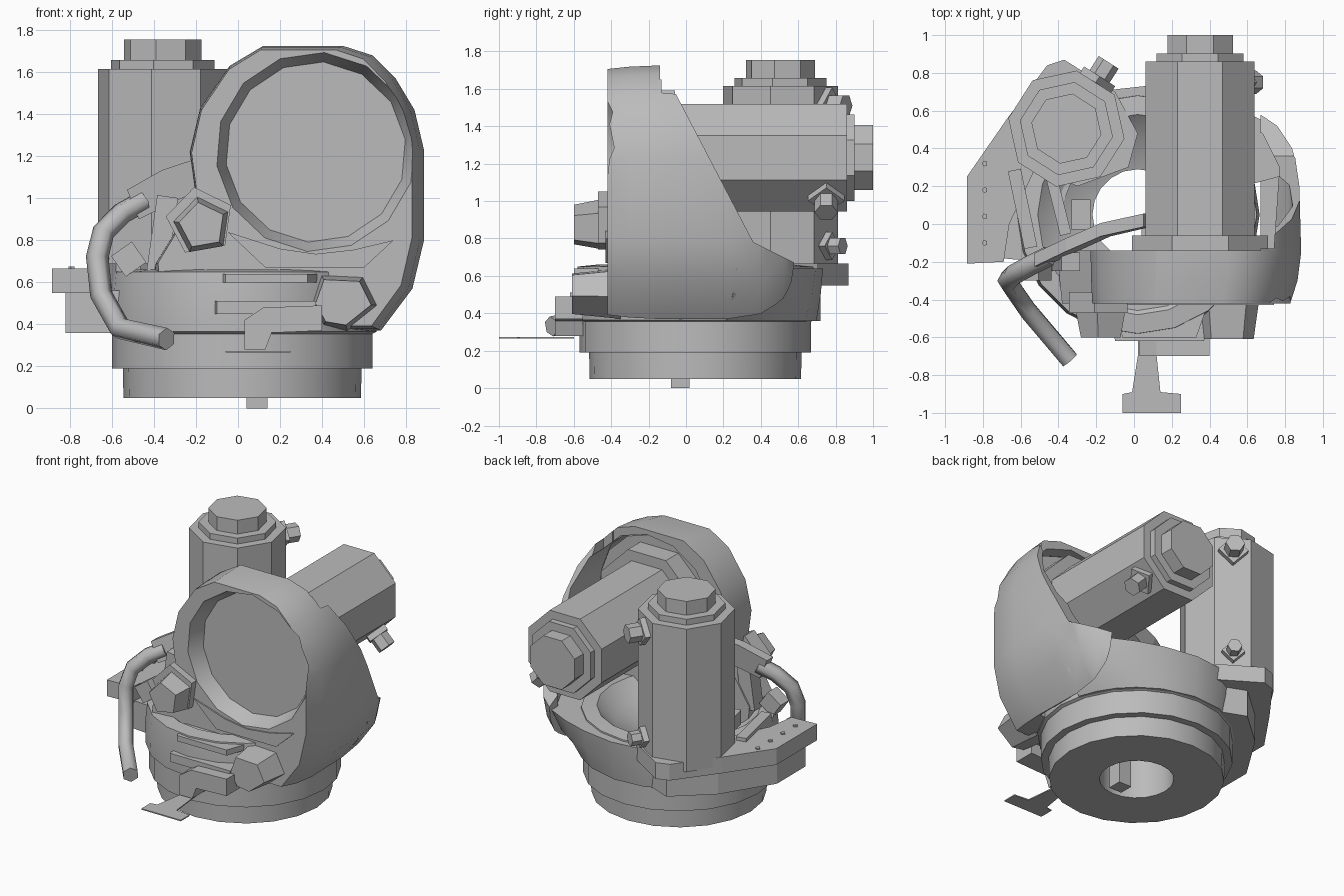
import bpy, bmesh
from math import sin, cos, pi, radians
from mathutils import Vector, Matrix

old = bpy.data.objects.get("Cube")
if old:
    bpy.data.objects.remove(old, do_unlink=True)

grey = bpy.data.materials.new("cast_grey")
grey.use_nodes = True
GREY = (0.5, 0.5, 0.5, 1)
grey.diffuse_color = GREY
grey.node_tree.nodes["Principled BSDF"].inputs["Base Color"].default_value = GREY


def finish(name, bm):
    bmesh.ops.recalc_face_normals(bm, faces=bm.faces)
    me = bpy.data.meshes.new(name)
    bm.to_mesh(me)
    bm.free()
    me.materials.append(grey)
    ob = bpy.data.objects.new(name, me)
    bpy.context.collection.objects.link(ob)
    return ob


def smooth(ob, angle=32):
    bpy.ops.object.select_all(action="DESELECT")
    ob.select_set(True)
    bpy.context.view_layer.objects.active = ob
    bpy.ops.object.shade_smooth_by_angle(angle=radians(angle))


def loft(name, rings):
    """Skin equal-length 3D rings and cap both ends."""
    bm = bmesh.new()
    loops = [[bm.verts.new(p) for p in ring] for ring in rings]
    n = len(loops[0])
    for a, b in zip(loops, loops[1:]):
        for i in range(n):
            j = (i + 1) % n
            bm.faces.new((a[i], a[j], b[j], b[i]))
    bm.faces.new(loops[0])
    bm.faces.new(loops[-1])
    return finish(name, bm)


def place(axis, a, b, t):
    return {"X": (t, a, b), "Y": (a, t, b), "Z": (a, b, t)}[axis]


def prism(name, pts, axis, lo, hi, lo_scale=1):
    """Extrude a polygon; the low end can shrink about its middle."""
    ca, cb = (sum(c) / len(pts) for c in zip(*pts))
    return loft(name, [[place(axis, ca + (a - ca) * s, cb + (b - cb) * s, t) for a, b in pts]
                       for t, s in ((lo, lo_scale), (hi, 1))])


def ngon(cx, cy, r, n, start=0.0):
    return [(cx + r * cos(radians(start) + 2 * pi * i / n),
             cy + r * sin(radians(start) + 2 * pi * i / n)) for i in range(n)]


def box(name, loc, size, rot=0, axis="Y"):
    bm = bmesh.new()
    m = Matrix.Translation(loc) @ Matrix.Rotation(radians(rot), 4, axis)
    bmesh.ops.create_cube(bm, size=1, matrix=m @ Matrix.Diagonal((*size, 1)))
    return finish(name, bm)


def rod(name, start, end, r, n=6):
    s, e = Vector(start), Vector(end)
    q = (e - s).to_track_quat("Z", "Y")
    return loft(name, [[c + q @ Vector((x, y, 0)) for x, y in ngon(0, 0, r, n)] for c in (s, e)])


def cut(ob, cutter):
    mod = ob.modifiers.new("cut", "BOOLEAN")
    mod.operation, mod.object, mod.solver = "DIFFERENCE", cutter, "EXACT"
    bpy.context.view_layer.update()
    dg = bpy.context.evaluated_depsgraph_get()
    me = bpy.data.meshes.new_from_object(ob.evaluated_get(dg))
    ob.modifiers.clear()
    ob.data = me
    bpy.data.objects.remove(cutter, do_unlink=True)


# Turned base with a bore through the middle and a bowl on top
CX, CY, SEG = .02, .05, 20
profile = [(.24, .05), (.565, .05), (.568, .19), (.619, .19), (.619, .355), (.64, .365),
           (.645, .5), (.63, .65), (.53, .66), (.42, .56), (.24, .5)]
bm = bmesh.new()
cols = [[bm.verts.new((CX + r * cos(2 * pi * k / SEG), CY + r * sin(2 * pi * k / SEG), z))
         for r, z in profile] for k in range(SEG)]
for k in range(SEG):
    a, b = cols[k], cols[(k + 1) % SEG]
    for i in range(len(profile)):
        j = (i + 1) % len(profile)
        bm.faces.new((a[i], b[i], b[j], a[j]))
smooth(finish("base_body", bm))
box("centre_pin", (.09, -.03, .17), (.1, .1, .34))

# Flared rim around the back, swelling out to meet the housing's side wall
flare = {15: .84, 27: .84, 38: .82, 50: .76, 65: .71, 85: .685, 105: .68, 125: .67, 145: .65}


def flare_ring(z, t):
    outer = [(a, .65 + (r - .65) * t) for a, r in flare.items()]
    inner = [(a, .53) for a in reversed(flare)]
    return [(CX + r * cos(radians(a)), CY + r * sin(radians(a)), z) for a, r in outer + inner]


smooth(loft("rear_rim", [flare_ring(.36, 0), flare_ring(.5, .65), flare_ring(.64, 1)]))

# Round front housing; its right-hand wall slopes down and curves in to the back
outline = [(.12, 1.725), (.5, 1.725), (.64, 1.68), (.75, 1.57), (.84, 1.42), (.885, 1.23),
           (.885, .8), (.83, .57), (.68, .37), (.1, .37), (-.38, .45), (-.4, .68),
           (-.3, .84), (-.2, 1.0), (-.23, 1.22), (-.18, 1.43), (-.04, 1.63)]
depths = [(-.42, .94, .97), (-.3, .98, .99), (-.15, 1, 1), (.2, .99, 1), (.4, .96, 1),
          (.52, .89, 1), (.6, .77, 1)]
housing = loft("front_housing", [[(-.08 + (x + .08) * sx, y, 1.1 + (z - 1.1) * sz)
                                  for x, z in outline] for y, sx, sz in depths])
bore = [(-1, .475), (-.42, .475), (-.31, .43), (-.25, .475), (1, .475)]
cut(housing, loft("bore_cutter", [[(x, y, z) for x, z in ngon(.37, 1.22, r, 14, 8)]
                                  for y, r in bore]))
cut(housing, box("back_cutter", (-.38, .86, 1), (2.1, 2, 3)))
cut(housing, prism("side_pocket_cutter", [(.5, -.13), (.74, -.13), (.77, .3), (.68, .48),
                                          (.5, .54)], "Z", .6, 3))
cut(housing, prism("slope_cutter", [(-.14, 1.8), (-.11, 1.68), (.36, .78), (.58, .67),
                                    (.62, .36), (1, .36), (1, 1.8)], "X", -2, 2))
smooth(housing, 28)
prism("front_disc", ngon(.37, 1.22, .45, 14, 8), "Y", -.31, -.2)
prism("housing_ledge", [(-.05, .84), (.13, .67), (.6, .67), (.74, .8), (.55, .755),
                        (.37, .735), (.2, .76)], "Y", -.43, -.3)


def motor(name, axis, cx, cy, lo, hi, tip, start):
    """Octagonal can with a stepped end cap; hi -> tip holds the cap."""
    step = hi + .3 * (tip - hi)
    prism(name + "_can", ngon(cx, cy, .312, 8, start), axis, lo, hi)
    prism(name + "_cap_plate", ngon(cx, cy, .25, 8, start), axis, hi, step)
    prism(name + "_cap", ngon(cx, cy, .188, 8, start), axis, step, tip)


def connector(name, base, direction, size=.13):
    """Square pad carrying a small hexagonal plug."""
    d = Vector(direction).normalized()
    b = Vector(base)
    rod(name + "_pad", b - d * .03, b + d * .04, size * .75, 4)
    rod(name + "_plug", b + d * .04, b + d * (.04 + size * .68), size * .48, 6)


# Horizontal motor entering the back of the housing
motor("rear_motor", "Y", .35, 1.232, -.2, .86, 1.0, 22.5)
prism("rear_motor_flange", ngon(.35, 1.232, .39, 8, 22.5), "Y", -.24, -.06)
connector("rear_motor_connector", (.555, .75, 1.03), (1, 0, -1))

# Upright motor standing on the side bracket
motor("upright_motor", "Z", -.358, .505, .6, 1.615, 1.755, 35)
d = Vector((cos(radians(57.5)), sin(radians(57.5)), 0))
for label, z, size in (("upper", 1.51, .13), ("lower", .76, .1)):
    p = Vector((-.358, .505, z)) + d * .288
    connector("upright_motor_" + label + "_connector", p, d, size)

# Bracket plate under the upright motor
prism("motor_bracket", [(-.885, .25), (-.885, -.21), (-.69, -.2), (-.66, 0), (-.52, .3),
                        (-.3, .2), (-.03, .3), (.02, .48), (-.1, .7), (-.37, .87),
                        (-.46, .84), (-.67, .56)], "Z", .55, .665)
prism("bracket_web", [(-.82, .15), (-.82, -.17), (-.5, -.2), (-.3, .3), (-.05, .6),
                      (-.35, .72), (-.6, .5)], "Z", .36, .56)
for i in range(4):
    y = .32 - .14 * i
    rod("bracket_bolt_%d" % (i + 1), (-.79, y, .65), (-.79, y, .675), .016, 5)

# Ribs and lugs inside the bracket
box("bracket_rib_outer", (-.59, .08, .65), (.07, .42, .08), 12, "Z")
box("bracket_rib_inner", (-.4, .1, .64), (.06, .32, .1), 14, "Z")
box("bore_lug", (-.28, .05, .62), (.1, .16, .14))

# Flat strap that rises behind the housing, and the hose it carries
strap = [(.07, .02, 1.2, .05), (-.15, -.03, 1.13, .065), (-.33, -.11, 1.06, .075),
         (-.5, -.19, .97, .07)]
loft("hose_strap", [[(x + dx * h, y + dy * .035, z + dz * h)
                     for dx, dy, dz in ((-.4, -1, 1), (-.4, 1, 1), (.4, 1, -1), (.4, -1, -1))]
                    for x, y, z, h in strap])
path = [(-.45, -.17, .985), (-.55, -.22, .93), (-.64, -.27, .84),
        (-.67, -.3, .72), (-.65, -.33, .54), (-.56, -.46, .38), (-.34, -.72, .33)]
curve = bpy.data.curves.new("hose", "CURVE")
curve.dimensions = "3D"
curve.bevel_depth, curve.bevel_resolution, curve.use_fill_caps = .054, 1, True
spline = curve.splines.new("POLY")
spline.points.add(len(path) - 1)
for pt, co in zip(spline.points, path):
    pt.co = (*co, 1)
curve.materials.append(grey)
bpy.context.collection.objects.link(bpy.data.objects.new("hose", curve))
box("strap_post", (-.36, -.2, .83), (.1, .1, .36), 8)
box("hose_stay", (-.52, -.25, .71), (.12, .1, .12), -35)

# Front plugs, shelf and hook
prism("side_plug_base", ngon(-.18, .89, .165, 5, 28), "Y", -.47, -.36)
prism("side_plug", ngon(-.17, .87, .14, 5, 28), "Y", -.6, -.46, .8)
prism("front_shelf", [(-.14, -.4), (-.1, -.62), (.37, -.62), (.42, -.4)], "Z", .45, .51)
prism("upper_lip", [(-.13, -.4), (-.06, -.6), (.33, -.6), (.4, -.4)], "Z", .6, .64)
prism("front_plug", [(.34, .5), (.39, .64), (.6, .63), (.67, .49), (.52, .37), (.4, .39)],
      "Y", -.61, -.35, .8)
prism("hook_bar", [(.03, .28), (.03, .42), (.12, .48), (.4, .49), (.4, .37), (.16, .36),
                   (.13, .28)], "Y", -.7, -.55)
prism("front_tab", [(-.06, -1), (.25, -1), (.25, -.9), (.14, -.89), (.12, -.7), (.11, -.6),
                    (.02, -.6), (.02, -.7), (-.01, -.89), (-.06, -.9)], "Z", .265, .273)
